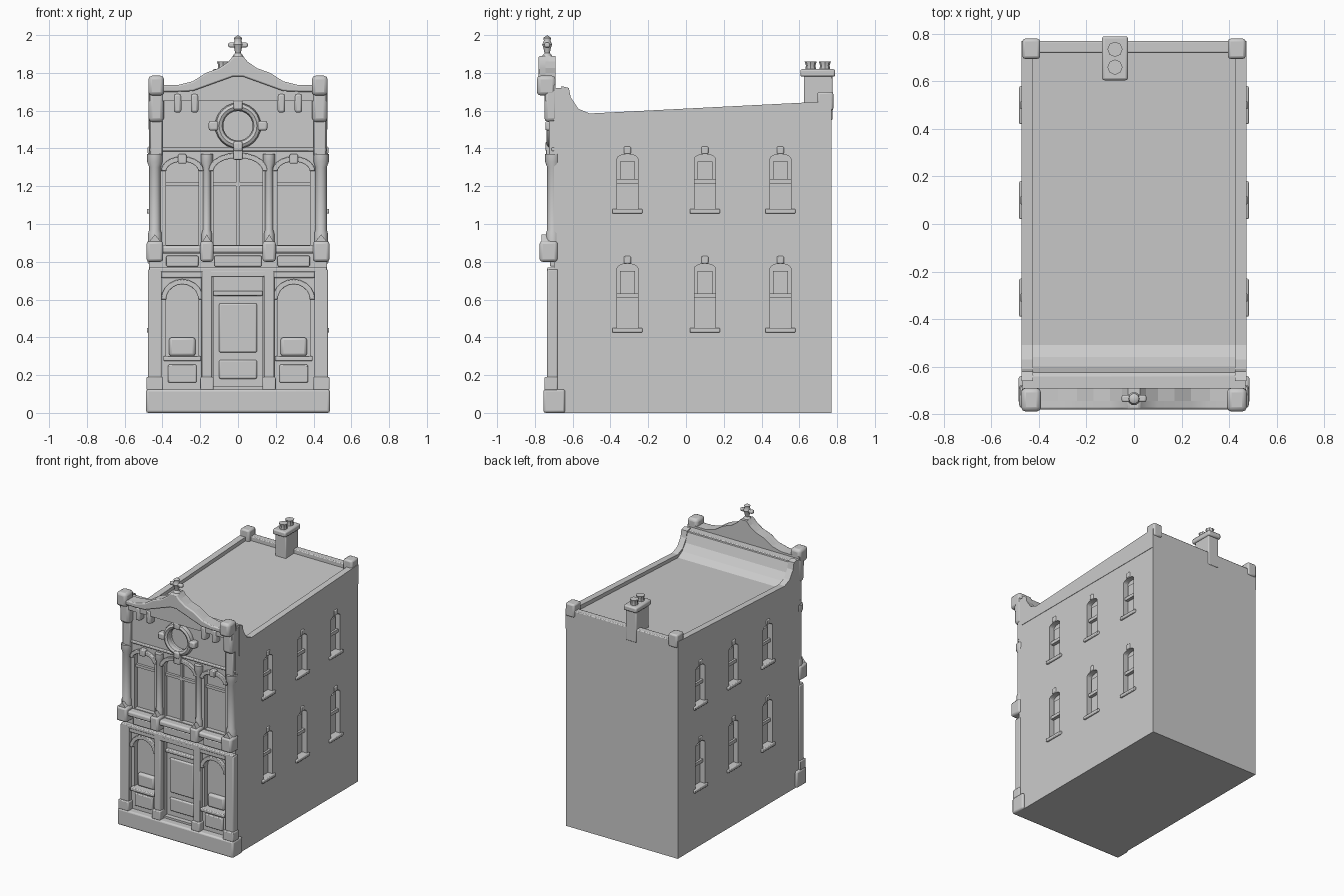
import bpy, bmesh, math
from mathutils import Vector

cube = bpy.data.objects.get("Cube")
if cube:
    bpy.data.objects.remove(cube, do_unlink=True)

stone = bpy.data.materials.new("grey stone")
stone.use_nodes = True
grey = (0.6, 0.6, 0.6, 1)
stone.diffuse_color = grey
stone.node_tree.nodes["Principled BSDF"].inputs["Base Color"].default_value = grey


def finish(name, bm, bevel=0, smooth=False):
    bmesh.ops.recalc_face_normals(bm, faces=bm.faces)
    me = bpy.data.meshes.new(name)
    bm.to_mesh(me)
    bm.free()
    me.materials.append(stone)
    ob = bpy.data.objects.new(name, me)
    bpy.context.collection.objects.link(ob)
    if bevel:
        mod = ob.modifiers.new("soft edge", "BEVEL")
        mod.width, mod.segments = bevel, 2
    if smooth or bevel:
        bpy.ops.object.select_all(action="DESELECT")
        ob.select_set(True)
        bpy.context.view_layer.objects.active = ob
        bpy.ops.object.shade_smooth_by_angle(angle=math.radians(40))
    return ob


def add_prism(bm, pts, axis, a, b):
    # pts are (y, z) when axis is x, and (x, z) when axis is y
    def place(p, d):
        return (d, p[0], p[1]) if axis == "x" else (p[0], d, p[1])
    lo = [bm.verts.new(place(p, a)) for p in pts]
    hi = [bm.verts.new(place(p, b)) for p in pts]
    bm.faces.new(lo)
    bm.faces.new(hi[::-1])
    for i in range(len(pts)):
        j = (i + 1) % len(pts)
        bm.faces.new((lo[i], hi[i], hi[j], lo[j]))


def prism(name, pts, axis, a, b, bevel=0):
    bm = bmesh.new()
    add_prism(bm, pts, axis, a, b)
    return finish(name, bm, bevel)


def box(name, x, y, z, bevel=0.006):
    pts = [(x[0], z[0]), (x[1], z[0]), (x[1], z[1]), (x[0], z[1])]
    return prism(name, pts, "y", y[0], y[1], bevel)


def turned(name, x, y, profile, sides=12):
    # profile of (radius, height) spun around a vertical axis
    bm = bmesh.new()
    vs = [bm.verts.new((x + r, y, z)) for r, z in profile]
    es = [bm.edges.new(p) for p in zip(vs, vs[1:])]
    bmesh.ops.spin(bm, geom=vs + es, cent=(x, y, 0), axis=(0, 0, 1),
                   angle=math.tau, steps=sides)
    bmesh.ops.remove_doubles(bm, verts=bm.verts, dist=0.0005)
    return finish(name, bm, smooth=True)


def arc(cx, hw, spring, rise, n=10):
    return [(cx + hw * math.cos(math.pi * i / n), spring + rise * math.sin(math.pi * i / n))
            for i in range(n + 1)]


def arch(cx, hw, bottom, spring, rise):
    return [(cx - hw, bottom), (cx + hw, bottom)] + arc(cx, hw, spring, rise)


def cut(ob, shapes):
    bm = bmesh.new()
    for s in shapes:
        add_prism(bm, *s)
    tool = finish("opening_cutter", bm)
    tool.hide_render = True
    mod = ob.modifiers.new("openings", "BOOLEAN")
    mod.operation, mod.object, mod.solver = "DIFFERENCE", tool, "EXACT"
    bpy.context.view_layer.objects.active = ob
    bpy.ops.object.modifier_apply(modifier=mod.name)
    bpy.data.objects.remove(tool, do_unlink=True)


# Main block with side window recesses and scooped roof
scoop = [(-0.51, 1.56), (-0.56, 1.59), (-0.6, 1.64), (-0.625, 1.71), (-0.66, 1.72)]
body = prism("main_block", [(-0.66, 0), (0.77, 0), (0.77, 1.62)] + scoop, "x", -0.47, 0.47)
rows = [(0.45, 0.79), (1.08, 1.37)]
columns = (-0.31, 0.1, 0.5)
cuts = []
for s in (-1, 1):
    for y in columns:
        for z0, z1 in rows:
            cuts.append((arch(y, 0.055, z0, z1 - 0.025, 0.025), "x", s * 0.43, s * 0.6))
cut(body, cuts)

# Roof edge walls, corner blocks, side window sills and sashes
edge = [(-0.66, 1.5), (0.77, 1.5), (0.77, 1.65), (-0.51, 1.585)]
edge += [(-0.57, 1.61), (-0.61, 1.67), (-0.62, 1.72), (-0.66, 1.73)]
for s in (-1, 1):
    side = "left" if s > 0 else "right"
    prism(side + "_roof_edge", edge, "x", s * 0.425, s * 0.473)
    box(side + "_back_corner_block", (s * 0.395, s * 0.47), (0.695, 0.78), (1.6, 1.7), 0.012)
    for y in columns:
        for z0, z1 in rows:
            box(side + "_sill", (s * 0.43, s * 0.483), (y - 0.08, y + 0.08), (z0 - 0.025, z0))
            zm = (z0 + z1) / 2
            box(side + "_sash_bar", (s * 0.42, s * 0.455), (y - 0.055, y + 0.055),
                (zm - 0.012, zm + 0.012), 0)
            box(side + "_upper_sash", (s * 0.42, s * 0.44), (y - 0.04, y + 0.04), (zm, z1 - 0.04), 0)
            box(side + "_keystone", (s * 0.46, s * 0.478), (y - 0.018, y + 0.018), (z1, z1 + 0.04))
box("back_roof_edge", (-0.44, 0.44), (0.72, 0.77), (1.55, 1.65))

# Chimney
box("chimney_stack", (-0.125, -0.035), (0.625, 0.775), (1.55, 1.79))
box("chimney_cap", (-0.135, -0.025), (0.605, 0.79), (1.78, 1.82), 0.01)
for y in (0.66, 0.735):
    turned("chimney_pot", -0.08, y, [(0, 1.81), (0.03, 1.81), (0.025, 1.84), (0.032, 1.86), (0, 1.86)], 8)

# Front wall with its openings
wall = prism("front_wall", [(-0.47, 0), (0.47, 0), (0.47, 1.72), (-0.47, 1.72)], "y", -0.7, -0.65)
F = -0.7
openings = [(arch(0, 0.13, 0.89, 1.28, 0.07), "y", -0.9, -0.665),
            (arch(0, 0.13, 0.14, 0.72, 0.01), "y", -0.9, -0.665),
            (arc(0, 0.085, 1.52, 0.085, 12) + arc(0, -0.085, 1.52, -0.085, 12)[1:-1],
             "y", -0.9, -0.675)]
for x in (-0.295, 0.295):
    openings += [(arch(x, 0.085, 0.89, 1.28, 0.05), "y", -0.9, -0.665),
                 (arch(x, 0.085, 0.3, 0.6, 0.08), "y", -0.9, -0.665)]
cut(wall, openings)


def arch_trim(name, cx, hw, spring, rise, w=0.028):
    pts = arc(cx, hw + w, spring, rise + w) + arc(cx, hw, spring, rise)[::-1]
    prism(name, pts, "y", F - 0.022, F + 0.02, 0.004)


# Upper and lower window frames, doors and panels
arch_trim("centre_window_arch", 0, 0.13, 1.28, 0.07)
box("centre_mullion", (-0.01, 0.01), (-0.685, -0.65), (0.89, 1.34), 0)
box("centre_transom", (-0.13, 0.13), (-0.685, -0.65), (1.2, 1.22), 0)
box("centre_keystone", (-0.025, 0.025), (-0.74, -0.69), (1.34, 1.4))
for z0, z1 in ((0.18, 0.28), (0.32, 0.58)):
    box("door_panel", (-0.1, 0.1), (-0.68, -0.65), (z0, z1), 0.008)
box("door_transom", (-0.13, 0.13), (-0.69, -0.65), (0.62, 0.645))
box("door_lintel", (-0.16, 0.16), (-0.735, -0.69), (0.72, 0.755))
for s in (-1, 1):
    x = s * 0.295
    side = "left" if s > 0 else "right"
    arch_trim(side + "_upper_arch", x, 0.085, 1.28, 0.05)
    arch_trim(side + "_shop_arch", x, 0.085, 0.6, 0.08)
    box(side + "_upper_transom", (x - 0.085, x + 0.085), (-0.685, -0.65), (1.2, 1.22), 0)
    box(side + "_upper_keystone", (x - 0.022, x + 0.022), (-0.735, -0.69), (1.32, 1.37))
    box(side + "_shop_sill", (x - 0.1, x + 0.1), (-0.735, -0.68), (0.275, 0.3))
    box(side + "_shop_display", (x - 0.07, x + 0.07), (-0.69, -0.65), (0.3, 0.4), 0.015)
    box(side + "_shop_panel", (x - 0.075, x + 0.075), (-0.715, -0.69), (0.16, 0.255))
    box(side + "_shop_lintel", (x - 0.11, x + 0.11), (-0.73, -0.69), (0.715, 0.755))

# Pilasters, columns, capitals and corner blocks
for s in (-1, 1):
    for x, w in ((s * 0.165, 0.027), (s * 0.44, 0.036)):
        box("lower_pilaster", (x - w, x + w), (-0.735, -0.68), (0.1, 0.76))
        box("pilaster_foot", (x - w - 0.008, x + w + 0.008), (-0.75, -0.68), (0.12, 0.19))
        box("cornice_block", (x - w - 0.008, x + w + 0.008), (-0.775, -0.68), (0.8, 0.91), 0.015)
        prism("cornice_peak", [(x - w, 0.9), (x + w, 0.9), (x, 0.945)], "y", -0.765, -0.69)
        turned("upper_column", x, -0.705, [(0, 0.88), (w, 0.88), (w, 0.95), (w - 0.006, 0.97),
               (w - 0.006, 1.3), (w + 0.005, 1.33), (w + 0.005, 1.37), (0, 1.37)])
    x = s * 0.433
    box("corner_pier", (x - 0.032, x + 0.032), (-0.725, -0.68), (1.36, 1.6))
    box("corner_bracket", (x - 0.04, x + 0.04), (-0.75, -0.68), (1.54, 1.72), 0.02)
    box("corner_cap", (x - 0.042, x + 0.042), (-0.79, -0.69), (1.68, 1.785), 0.02)
    for bx in (0.23, 0.32):
        box("cornice_bracket", (s * bx - 0.02, s * bx + 0.02), (-0.75, -0.69), (1.59, 1.69), 0.012)

# Plinth and horizontal mouldings
box("plinth", (-0.487, 0.487), (-0.755, -0.64), (0, 0.125), 0.012)
box("floor_cornice", (-0.475, 0.475), (-0.755, -0.68), (0.845, 0.885), 0.012)
box("sign_ledge", (-0.47, 0.47), (-0.735, -0.68), (0.745, 0.77))
for x, w in ((-0.295, 0.085), (0, 0.125), (0.295, 0.085)):
    box("band_panel", (x - w, x + w), (-0.72, -0.69), (0.775, 0.832))
box("impost_band", (-0.47, 0.47), (-0.712, -0.69), (1.385, 1.405))

# Curved gable and its raised coping
half = [(0.47, 1.735), (0.32, 1.735), (0.24, 1.755), (0.17, 1.8), (0.1, 1.825), (0.05, 1.86), (0.025, 1.89)]
top = half + [(-x, z) for x, z in reversed(half)]
prism("gable", [(-0.47, 1.65), (0.47, 1.65)] + top, "y", -0.745, -0.69)
low = [(x, 1.7 + max(0, 0.09 * (1 - abs(x) / 0.25))) for x, z in reversed(top)]
prism("gable_coping", top + low, "y", -0.78, -0.72, 0.008)
box("gable_back_ledge", (-0.47, 0.47), (-0.7, -0.635), (1.66, 1.72))

# Round window ring with four blocks
bm = bmesh.new()
N, M = 24, 8
rings = []
for i in range(N):
    a = math.tau * i / N
    ring = []
    for j in range(M):
        b = math.tau * j / M
        r = 0.1 + 0.022 * math.cos(b)
        ring.append(bm.verts.new((r * math.cos(a), F - 0.01 + 0.028 * math.sin(b), 1.52 + r * math.sin(a))))
    rings.append(ring)
for i in range(N):
    p, q = rings[i], rings[(i + 1) % N]
    for j in range(M):
        k = (j + 1) % M
        bm.faces.new((p[j], p[k], q[k], q[j]))
finish("round_window_ring", bm, smooth=True)
for dx, dz in ((1, 0), (-1, 0), (0, 1), (0, -1)):
    x, z = dx * 0.13, 1.52 + dz * 0.11
    box("ring_block", (x - 0.025, x + 0.025), (-0.745, -0.69), (z - 0.025, z + 0.025), 0.01)

# Finial
turned("finial", 0, -0.735, [(0, 1.85), (0.035, 1.85), (0.028, 1.89), (0.015, 1.905), (0.02, 1.93),
       (0.028, 1.95), (0.018, 1.97), (0.022, 1.985), (0, 2.0)], 10)
box("finial_arms", (-0.052, 0.052), (-0.75, -0.72), (1.935, 1.96), 0.008)
